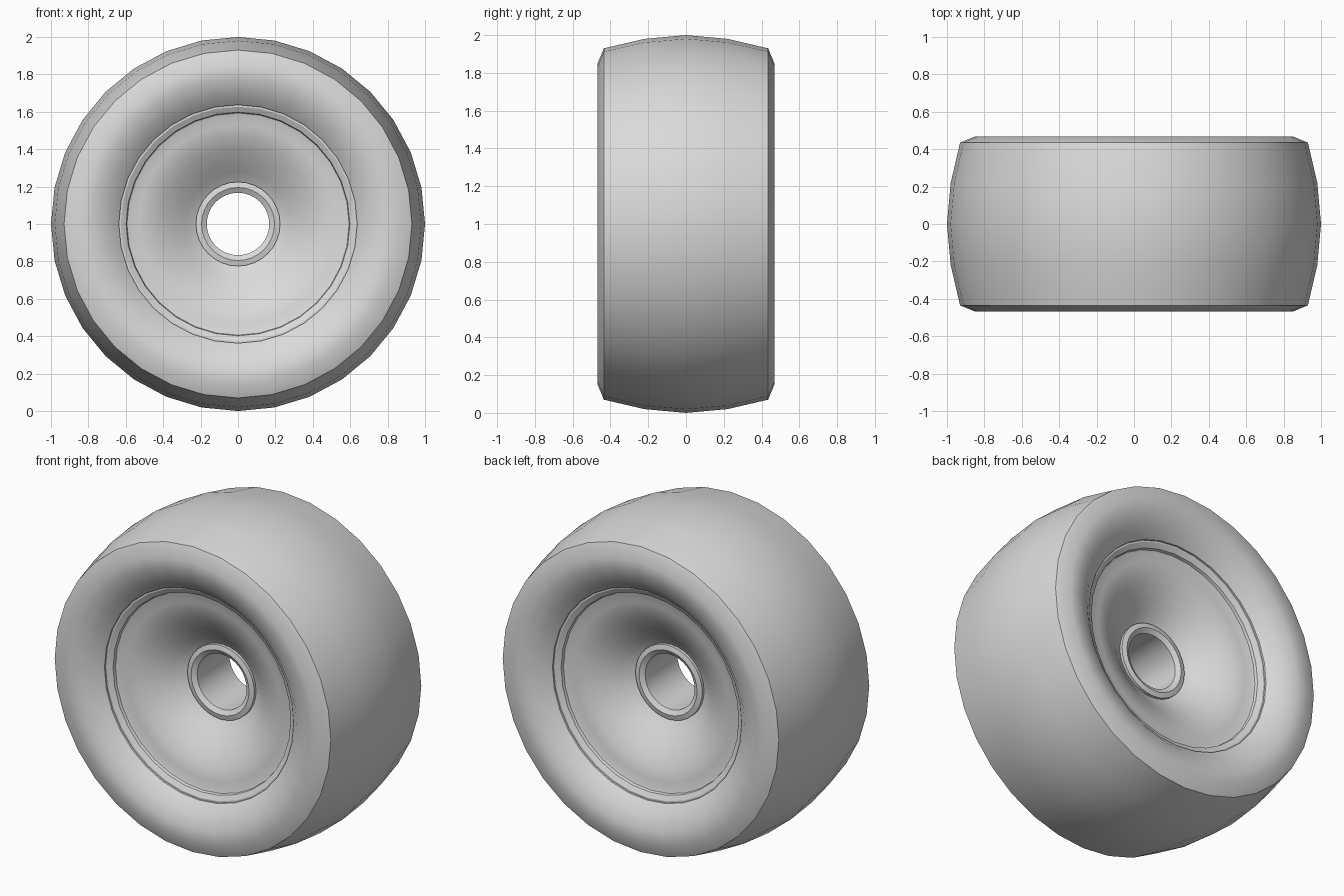
import bpy
import bmesh
import math

SIDES = 32
AXLE_HEIGHT = 1.0

cube = bpy.data.objects.get("Cube")
if cube:
    bpy.data.objects.remove(cube, do_unlink=True)

# One plain grey for the whole wheel
grey = bpy.data.materials.new("light_grey")
grey.use_nodes = True
grey.diffuse_color = (0.7, 0.7, 0.7, 1)
shader = next(n for n in grey.node_tree.nodes if n.type == "BSDF_PRINCIPLED")
shader.inputs["Base Color"].default_value = grey.diffuse_color


def lathe(name, half, smooth_angle):
    """Mirror a front half profile of (radius, depth) and spin it about the axle."""
    profile = half + [(r, -y) for r, y in reversed(half) if y != 0]
    bm = bmesh.new()
    rings = []
    for i in range(SIDES):
        a = math.tau * i / SIDES
        rings.append([bm.verts.new((r * math.sin(a), y, AXLE_HEIGHT + r * math.cos(a)))
                      for r, y in profile])
    count = len(profile)
    for i in range(SIDES):
        here, after = rings[i], rings[(i + 1) % SIDES]
        for j in range(count):
            k = (j + 1) % count
            bm.faces.new((here[j], here[k], after[k], after[j]))
    bmesh.ops.recalc_face_normals(bm, faces=bm.faces)
    mesh = bpy.data.meshes.new(name)
    bm.to_mesh(mesh)
    bm.free()
    mesh.materials.append(grey)
    obj = bpy.data.objects.new(name, mesh)
    bpy.context.collection.objects.link(obj)
    bpy.ops.object.select_all(action="DESELECT")
    obj.select_set(True)
    bpy.context.view_layer.objects.active = obj
    bpy.ops.object.shade_smooth_by_angle(angle=math.radians(smooth_angle))


# Tyre: rolled sidewall, chamfered shoulder and crowned tread
lathe("tyre", [(0.637, -0.375), (0.70, -0.43), (0.78, -0.461), (0.85, -0.468),
               (0.93, -0.435), (0.98, -0.22), (1.0, 0)], 40)

# Rim: bevelled lip, narrow step and a dish that rolls over and drops to the hub
lathe("rim", [(0.65, -0.364), (0.627, -0.364), (0.598, -0.348), (0.594, -0.33),
              (0.582, -0.325), (0.53, -0.321), (0.47, -0.305), (0.41, -0.275),
              (0.34, -0.232), (0.28, -0.185), (0.225, -0.147), (0.2, -0.135)], 28)

# Hub: short sleeve with a countersunk open bore
lathe("hub", [(0.225, -0.165), (0.195, -0.172), (0.167, -0.155)], 25)
